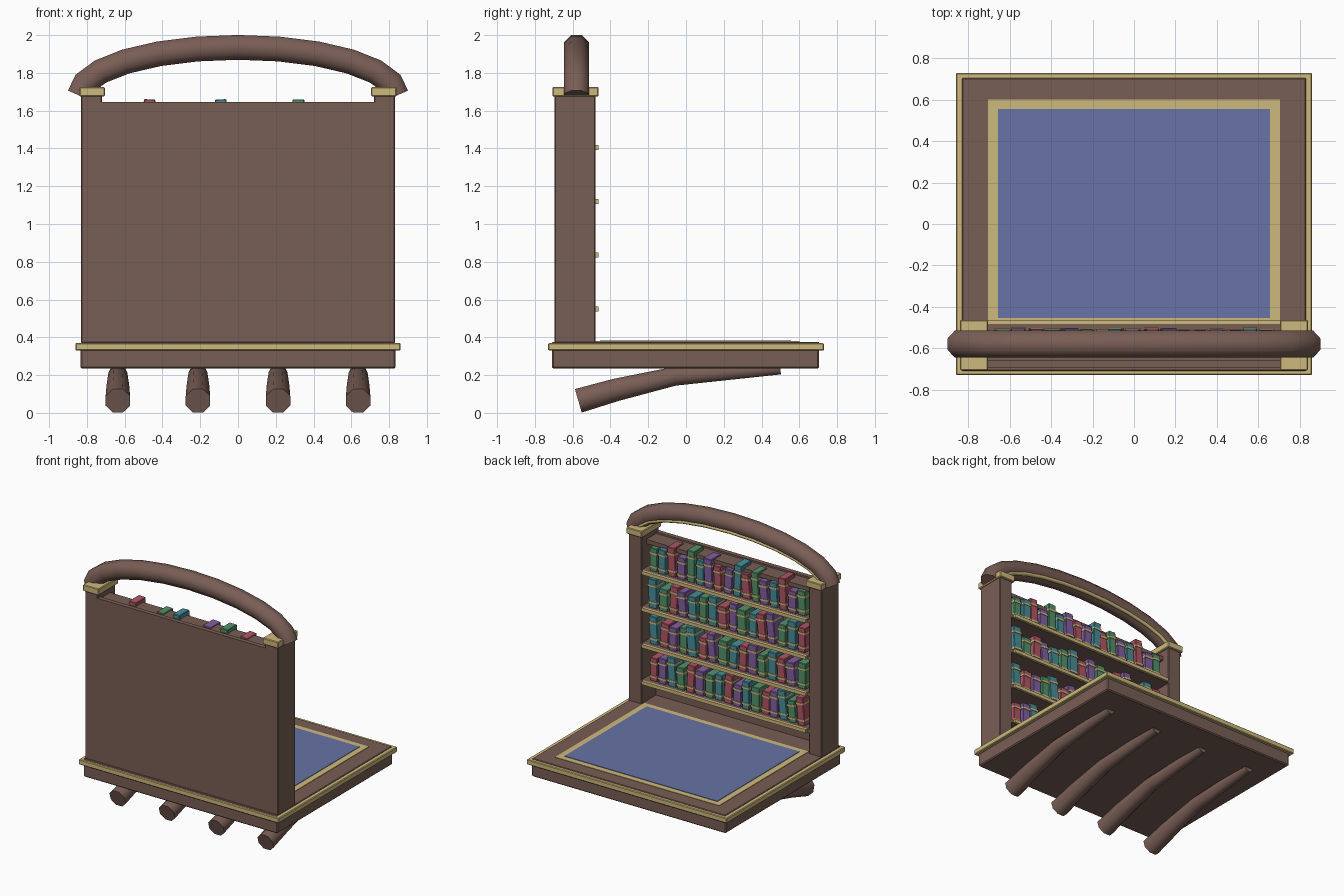
import bpy, bmesh, math, random
from mathutils import Matrix, Vector

random.seed(4)
if "Cube" in bpy.data.objects:
    bpy.data.objects.remove(bpy.data.objects["Cube"], do_unlink=True)


def material(name, *rgb):
    """Flat material from sRGB bytes."""
    lin = [((c / 255 + 0.055) / 1.055) ** 2.4 for c in rgb] + [1]
    m = bpy.data.materials.new(name)
    m.use_nodes = True
    m.diffuse_color = lin
    m.node_tree.nodes["Principled BSDF"].inputs["Base Color"].default_value = lin
    return m


WOOD = material("brown wood", 121, 94, 85)
GOLD = material("pale gold", 207, 186, 125)
BLUE = material("rug blue", 103, 115, 165)
COVERS = {"R": material("book red", 176, 86, 100),
          "G": material("book green", 84, 146, 106),
          "T": material("book teal", 72, 142, 152),
          "P": material("book purple", 130, 96, 160)}


def finish(name, bm, mat):
    bmesh.ops.recalc_face_normals(bm, faces=bm.faces)
    me = bpy.data.meshes.new(name)
    bm.to_mesh(me)
    bm.free()
    me.materials.append(mat)
    ob = bpy.data.objects.new(name, me)
    bpy.context.collection.objects.link(ob)
    return ob


def box(name, x, y, z, mat, bevel=0):
    """Box given as (min, max) spans."""
    bm = bmesh.new()
    bmesh.ops.create_cube(bm, size=1)
    for v in bm.verts:
        v.co = [(a + b) / 2 + c * (b - a) for c, (a, b) in zip(v.co, (x, y, z))]
    if bevel:
        bmesh.ops.bevel(bm, geom=bm.edges[:], offset=bevel, segments=1, affect="EDGES")
    return finish(name, bm, mat)


def tube(name, path, radii, side, mat, sides=8):
    """Sweep a polygon along a planar path; side is the plane normal."""
    bm, rings, side = bmesh.new(), [], Vector(side)
    pts = [Vector(p) for p in path]
    for i, p in enumerate(pts):
        t = (pts[min(i + 1, len(pts) - 1)] - pts[max(i - 1, 0)]).normalized()
        up = side.cross(t)
        ring = []
        for k in range(sides):
            a = math.tau * (k + 0.5) / sides
            ring.append(bm.verts.new(p + radii[i] * (math.cos(a) * side + math.sin(a) * up)))
        rings.append(ring)
    for r, s in zip(rings, rings[1:]):
        for k in range(sides):
            j = (k + 1) % sides
            bm.faces.new((r[k], r[j], s[j], s[k]))
    bm.faces.new(rings[0])
    bm.faces.new(rings[-1])
    ob = finish(name, bm, mat)
    bpy.ops.object.select_all(action="DESELECT")
    ob.select_set(True)
    bpy.context.view_layer.objects.active = ob
    bpy.ops.object.shade_smooth_by_angle(angle=math.radians(60))
    return ob


def arc(rx, rz, y, steps=12):
    return [(-rx * math.cos(math.pi * i / steps), y, 1.68 + rz * math.sin(math.pi * i / steps))
            for i in range(steps + 1)]


# Platform with gold rim and rug
box("platform_base", (-.835, .835), (-.71, .705), (.235, .345), WOOD, .008)
box("platform_rim", (-.86, .86), (-.73, .73), (.33, .37), GOLD, .005)
box("platform_deck", (-.83, .83), (-.71, .705), (.35, .376), WOOD, .004)
box("rug_border", (-.705, .705), (-.50, .60), (.37, .38), GOLD)
box("rug", (-.657, .657), (-.455, .555), (.375, .384), BLUE)

# Curved tapering runners under the platform
for i in range(4):
    x = -.636 + i * .424
    tube(f"runner_{i + 1}", [(x, -.57, .064), (x, -.37, .122), (x, -.06, .194), (x, .5, .236)],
         (.07, .065, .054, .035), (1, 0, 0), WOOD)

# Bookcase frame
box("back_panel", (-.80, .80), (-.695, -.66), (.37, 1.645), WOOD)
box("top_board", (-.73, .73), (-.67, -.54), (1.60, 1.632), WOOD)
for side, s in (("left", 1), ("right", -1)):
    box(side + "_post", sorted((s * .72, s * .83)), (-.695, -.48), (.37, 1.69), WOOD, .005)
    box(side + "_cap", sorted((s * .705, s * .84)), (-.707, -.463), (1.675, 1.725), GOLD, .005)

# Arched top rail with a gold strand on its inner edge
tube("arch_rail", arc(.84, .255, -.58), [.071] * 13, (0, 1, 0), WOOD)
tube("arch_strand", arc(.79, .208, -.53), [.014] * 13, (0, 1, 0), GOLD)


def book(name, x, z, w, h, lean, cover):
    """Book with two gold spine bands, leaning sideways."""
    front = -.503 - random.random() * .012
    parts = [box(name, (-w / 2, w / 2), (-.63, front), (0, h), cover, .004)]
    for n, level in (("lower", .2), ("upper", .78)):
        parts.append(box(f"{name}_{n}_band", (-w / 2 - .002, w / 2 + .002), (-.6, front + .004),
                         (h * level - .007, h * level + .007), GOLD))
    for p in parts:
        p.data.transform(Matrix.Translation((x, 0, z)) @ Matrix.Rotation(lean, 4, "Y"))


# Shelves and their rows of books, top row first
ROWS = ("GTRPGTPRPTRGPTRPG", "TGRPTGTRPGTRPGTR", "TRPGTRPGTRPGTRPG", "RPTGRPGTRPTGRPTGR")
HEIGHTS = (.18, .2, .225, .17, .215, .19)
for r, row in enumerate(ROWS):
    z = 1.405 - r * .285
    box(f"shelf_{r + 1}", (-.73, .73), (-.67, -.48), (z - .015, z + .012), WOOD)
    box(f"shelf_{r + 1}_lip", (-.705, .705), (-.482, -.463), (z - .013, z + .013), GOLD)
    pitch = 1.36 / len(row)
    for i, c in enumerate(row):
        h = HEIGHTS[(i + 2 * r) % 6]
        if r == 0:
            # A few tall volumes rise past the top board
            h = .245 if i in (4, 9, 14) else .225 if i in (2, 6, 11) else min(h, .19)
        w = pitch * random.uniform(.74, .9)
        lean = random.choice((0, 0, .05, -.05, .1))
        book(f"book_{r + 1}_{i + 1}", .68 - (i + .5) * pitch, z + .01, w, h, lean, COVERS[c])
